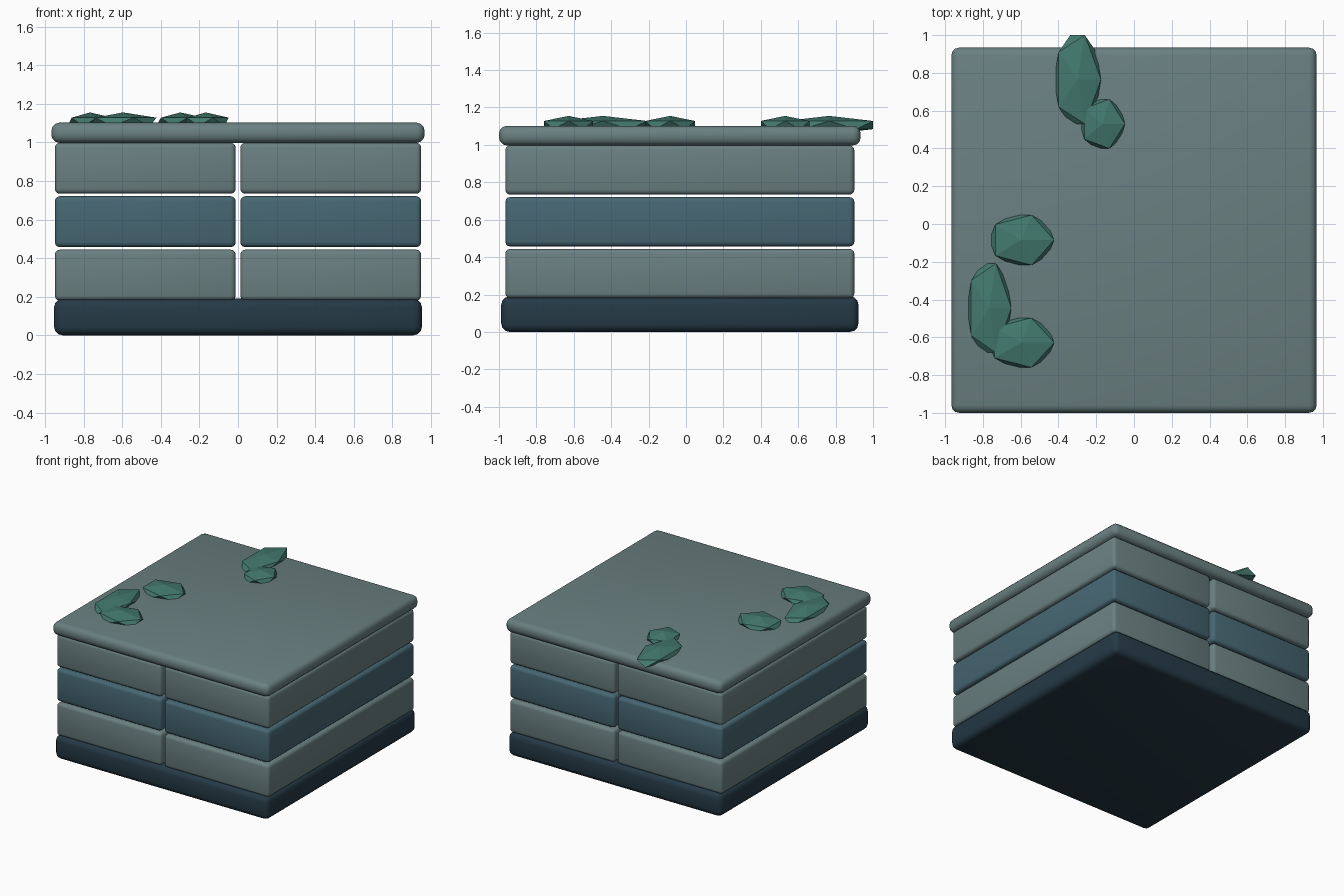
import bpy, math

if "Cube" in bpy.data.objects:
    bpy.data.objects.remove(bpy.data.objects["Cube"])


def material(name, rgb):
    m = bpy.data.materials.new(name)
    m.diffuse_color = (*rgb, 1)
    m.use_nodes = True
    m.node_tree.nodes["Principled BSDF"].inputs["Base Color"].default_value = m.diffuse_color
    return m


STONE = material("pale_stone", (0.145, 0.215, 0.22))
BLUE = material("blue_stone", (0.062, 0.135, 0.17))
DARK = material("dark_stone", (0.018, 0.041, 0.06))
MOSS = material("moss", (0.055, 0.19, 0.155))

CY = -0.033  # the block sits slightly forward because moss overhangs the back


def slab(name, x0, x1, half_depth, z0, z1, bevel, mat):
    """Rounded box spanning the given limits."""
    bpy.ops.mesh.primitive_cube_add(size=1, location=((x0 + x1) / 2, CY, (z0 + z1) / 2))
    ob = bpy.context.object
    ob.name = name
    ob.scale = (x1 - x0, 2 * half_depth, z1 - z0)
    bpy.ops.object.transform_apply(location=False, rotation=False, scale=True)
    mod = ob.modifiers.new("rounded_edges", "BEVEL")
    mod.width = bevel
    mod.segments = 3
    bpy.ops.object.modifier_apply(modifier=mod.name)
    bpy.ops.object.shade_smooth_by_angle(angle=math.radians(35))
    ob.data.materials.append(mat)


# Base and cap
slab("base", -0.953, 0.953, 0.955, 0.0, 0.19, 0.045, DARK)
slab("cap", -0.967, 0.967, 0.967, 0.997, 1.102, 0.042, STONE)

# Three courses of two full-depth bricks
for row, mat in enumerate((STONE, BLUE, STONE)):
    z = 0.18 + row * 0.277
    slab(f"brick_left_{row + 1}", -0.949, -0.012, 0.933, z, z + 0.264, 0.026, mat)
    slab(f"brick_right_{row + 1}", 0.012, 0.949, 0.933, z, z + 0.264, 0.026, mat)

# Moss clumps: flattened icosahedra (x, y, radius x, radius y)
CLUMPS = (
    (-0.767, -0.445, 0.131, 0.278),
    (-0.597, -0.628, 0.195, 0.154),
    (-0.595, -0.085, 0.192, 0.156),
    (-0.299, 0.765, 0.139, 0.276),
    (-0.167, 0.530, 0.133, 0.153),
)
for i, (x, y, rx, ry) in enumerate(CLUMPS):
    bpy.ops.mesh.primitive_ico_sphere_add(subdivisions=1, radius=1, location=(x, y, 1.106))
    ob = bpy.context.object
    ob.name = f"moss_clump_{i + 1}"
    ob.scale = (rx, ry, 0.049)
    bpy.ops.object.transform_apply(location=False, rotation=False, scale=True)
    ob.data.materials.append(MOSS)
